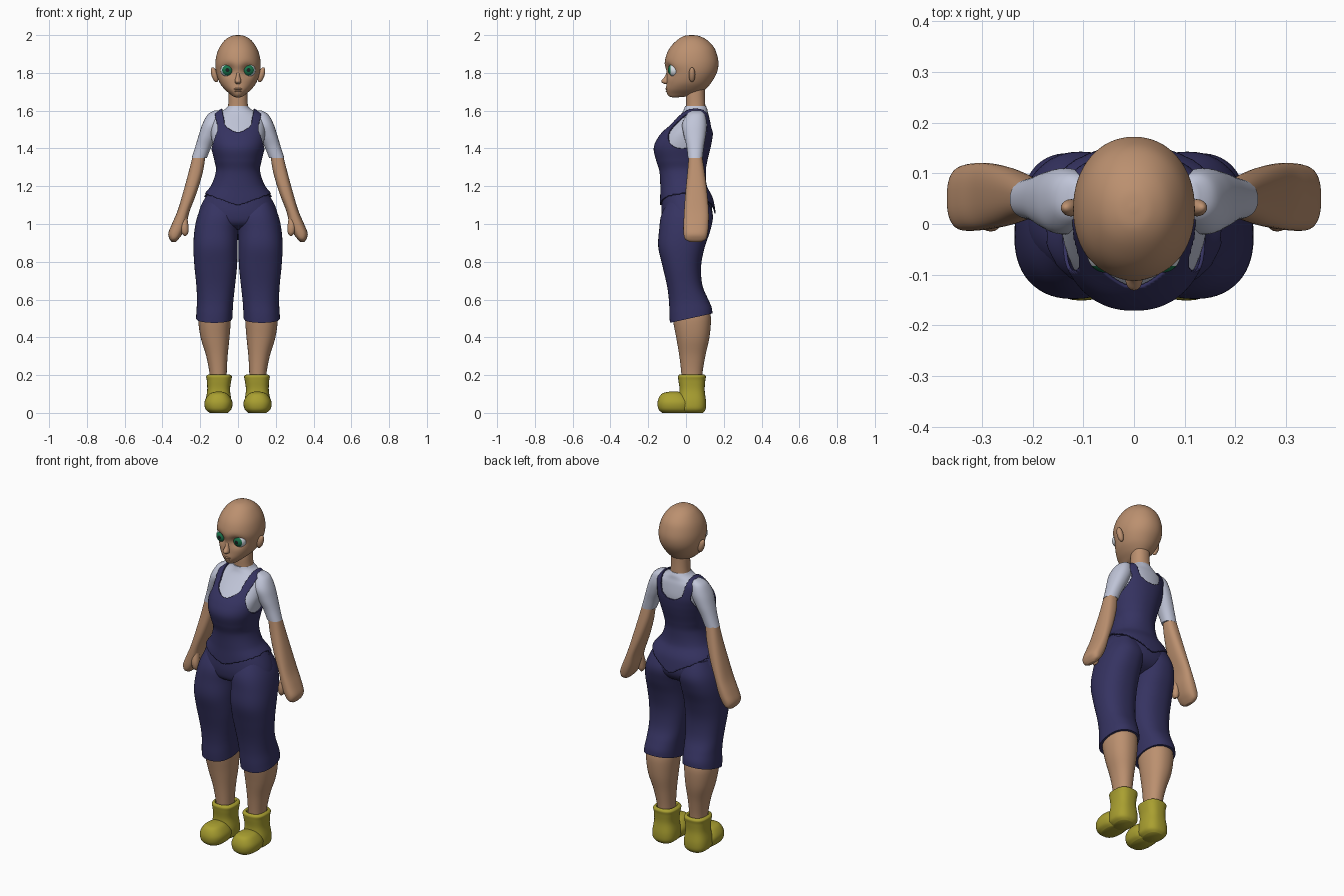
import bpy, bmesh, math
from mathutils import Matrix, Vector

if "Cube" in bpy.data.objects:
    bpy.data.objects.remove(bpy.data.objects["Cube"], do_unlink=True)


def material(name, rgb):
    mat = bpy.data.materials.new(name)
    mat.use_nodes = True
    mat.diffuse_color = (*rgb, 1)
    bsdf = mat.node_tree.nodes["Principled BSDF"]
    bsdf.inputs["Base Color"].default_value = (*rgb, 1)
    bsdf.inputs["Roughness"].default_value = 0.7
    return mat


skin = material("warm_skin", (0.50, 0.28, 0.16))
denim = material("navy_denim", (0.036, 0.033, 0.12))
cotton = material("pale_cotton", (0.53, 0.56, 0.69))
rubber = material("yellow_rubber", (0.40, 0.35, 0.03))
eye_white = material("eye_white", (0.72, 0.76, 0.82))
iris_green = material("iris_green", (0.01, 0.17, 0.07))
pupil_black = material("pupil_black", (0.01, 0.015, 0.015))


def finish(name, bm, *mats):
    bmesh.ops.recalc_face_normals(bm, faces=bm.faces)
    mesh = bpy.data.meshes.new(name)
    bm.to_mesh(mesh)
    bm.free()
    for mat in mats:
        mesh.materials.append(mat)
    obj = bpy.data.objects.new(name, mesh)
    bpy.context.collection.objects.link(obj)
    bpy.ops.object.select_all(action="DESELECT")
    obj.select_set(True)
    bpy.context.view_layer.objects.active = obj
    bpy.ops.object.shade_smooth_by_angle(angle=math.radians(50))
    return obj


def spline(rows, steps):
    """Smooth in-between rows through the given rows."""
    out = []
    for i in range(len(rows) - 1):
        quad = [rows[max(i - 1, 0)], rows[i], rows[i + 1], rows[min(i + 2, len(rows) - 1)]]
        for k in range(steps):
            t = k / steps
            out.append([b + t * ((c - a) + t * ((2 * a - 5 * b + 4 * c - d) + t * (3 * (b - c) + d - a))) / 2
                        for a, b, c, d in zip(*quad)])
    return out + [rows[-1]]


def loft_mesh(rows, side=1, segs=40, steps=5, power=2.2, caps=True):
    """Rows hold z, x low, x high, y low, y high of each rounded ring."""
    bm = bmesh.new()
    rings = []
    for z, x0, x1, y0, y1 in spline(rows, steps):
        ring = []
        for k in range(segs):
            c, s = math.cos(math.tau * k / segs), math.sin(math.tau * k / segs)
            px = math.copysign(abs(c) ** (2 / power), c) * (x1 - x0) / 2
            py = math.copysign(abs(s) ** (2 / power), s) * (y1 - y0) / 2
            ring.append(bm.verts.new((side * ((x0 + x1) / 2 + px), (y0 + y1) / 2 + py, z)))
        rings.append(ring)
    for a, b in zip(rings, rings[1:]):
        for k in range(segs):
            j = (k + 1) % segs
            bm.faces.new((a[k], a[j], b[j], b[k]))
    if caps:
        bm.faces.new(rings[0])
        bm.faces.new(rings[-1])
    return bm


def sym(*rows):
    return [(z, -w, w, y0, y1) for z, w, y0, y1 in rows]


def blob(name, centre, radii, mat, tilt=0):
    bm = bmesh.new()
    turn = Matrix.Translation(centre) @ Matrix.Rotation(tilt, 4, "Y") @ Matrix.Diagonal((*radii, 1))
    bmesh.ops.create_uvsphere(bm, u_segments=24, v_segments=16, radius=1, matrix=turn)
    return finish(name, bm, mat)


# Head, with hollows for the eyes
bm = loft_mesh(sym((2, .006, .025, .037), (1.995, .035, -.01, .07), (1.975, .068, -.045, .11),
                   (1.94, .095, -.08, .145), (1.9, .112, -.102, .163), (1.85, .12, -.113, .172),
                   (1.8, .115, -.103, .163), (1.75, .098, -.103, .135), (1.715, .073, -.105, .105),
                   (1.69, .045, -.1, .07), (1.675, .025, -.088, .0), (1.67, .008, -.07, -.05)),
               segs=64, steps=6, power=2.1)
for v in bm.verts:
    if v.co.y < 0:
        d = Vector((abs(v.co.x) - .052, v.co.z - 1.815)).length
        v.co.y += .024 * math.exp(-(d / .03) ** 2)
finish("head", bm, skin)
finish("neck", loft_mesh(sym((1.74, .05, .01, .1), (1.68, .05, 0, .1), (1.63, .052, 0, .102),
                             (1.57, .06, 0, .105))), skin)
finish("nose", loft_mesh(sym((1.81, .007, -.1, -.08), (1.78, .011, -.113, -.08), (1.757, .017, -.131, -.08),
                             (1.745, .014, -.122, -.08), (1.74, .004, -.105, -.09)), segs=20), skin)
blob("upper_lip", (0, -.1, 1.715), (.022, .01, .006), skin)
blob("lower_lip", (0, -.098, 1.703), (.018, .01, .006), skin)

# Torso rings shared by the shirt and the overalls
torso = sym((1.625, .052, -.005, .105), (1.61, .066, -.01, .112), (1.59, .1, -.02, .116),
            (1.56, .138, -.045, .124), (1.5, .145, -.1, .132), (1.45, .14, -.14, .128),
            (1.4, .13, -.16, .118), (1.34, .115, -.148, .103), (1.28, .106, -.13, .094),
            (1.2, .132, -.125, .1), (1.13, .183, -.126, .133), (1.03, .21, -.128, .15))
finish("shirt_body", loft_mesh(torso[:9], segs=64), cotton)


def is_overalls(p):
    """True inside the bib, straps and pointed hem."""
    x, front = abs(p.x), p.y < .04
    hem = 1.09 + .38 * x if front else 1.045 + .55 * x
    if p.z < 1.4:
        return p.z > hem
    inner = .06 + .2 * max(p.z - 1.5, 0)
    outer = .106 + .2 * max(p.z - 1.5, 0) + .3 * max(1.5 - p.z, 0)
    bib = p.z < 1.485 + 8 * x * x
    return x < outer and (bib or x > inner)


bm = loft_mesh(torso, segs=128, steps=12, caps=False)
bmesh.ops.recalc_face_normals(bm, faces=bm.faces)
bm.normal_update()
for v in bm.verts:
    v.co += v.normal * .004
bmesh.ops.delete(bm, geom=[f for f in bm.faces if not is_overalls(f.calc_center_median())], context="FACES")
for _ in range(5):
    bmesh.ops.smooth_vert(bm, verts=[v for v in bm.verts if v.is_boundary], factor=.5,
                          use_axis_x=True, use_axis_y=True, use_axis_z=True)
overalls = finish("overalls_top", bm, denim)
thick = overalls.modifiers.new("cloth_thickness", "SOLIDIFY")
thick.thickness = .007
thick.offset = 1

# Seat of the trousers
finish("trouser_seat", loft_mesh(sym((1.2, .13, -.12, .095), (1.12, .185, -.128, .13), (1.05, .21, -.13, .138),
                                     (1, .2, -.115, .11), (.97, .12, -.06, .05)), segs=64), denim)

for side, label in ((1, "left_"), (-1, "right_")):
    # Ear and eye
    blob(label + "ear", (side * .124, .032, 1.79), (.017, .017, .041), skin, side * .3)
    bm = bmesh.new()
    place = Matrix.Translation((side * .056, -.06, 1.815)) @ Matrix.Rotation(math.pi / 2, 4, "X")
    bmesh.ops.create_uvsphere(bm, u_segments=32, v_segments=32, radius=.036, matrix=place)
    for f in bm.faces:
        c = f.calc_center_median()
        r = Vector((c.x - side * .056, c.z - 1.815)).length
        f.material_index = 0 if c.y > -.06 or r > .027 else (1 if r > .01 else 2)
    finish(label + "eye", bm, eye_white, iris_green, pupil_black)

    # Sleeve, arm and thumb
    finish(label + "sleeve", loft_mesh([(1.6, .1, .125, .03, .08), (1.58, .08, .16, .005, .1),
                                        (1.53, .08, .188, -.02, .11), (1.47, .108, .208, -.012, .105),
                                        (1.41, .14, .226, .003, .095), (1.35, .165, .245, .01, .088)],
                                       side), cotton)
    finish(label + "arm", loft_mesh([(1.38, .17, .235, .016, .082), (1.28, .185, .26, .008, .098),
                                     (1.17, .217, .29, -.003, .112), (1.07, .255, .32, -.01, .12),
                                     (1, .273, .35, -.013, .12), (.95, .293, .369, -.013, .115),
                                     (.92, .315, .362, -.005, .105), (.905, .33, .35, .02, .08)],
                                    side, power=2.5), skin)
    finish(label + "thumb", loft_mesh([(1.04, .27, .3, 0, .04), (.99, .262, .305, -.014, .035),
                                       (.955, .263, .3, -.012, .03), (.937, .275, .285, 0, .02)],
                                      side, segs=20), skin)

    # Trouser leg with a hem that rises towards the back
    bm = loft_mesh([(1.13, .03, .175, -.09, .11), (1.05, -.005, .212, -.13, .142), (.97, 0, .23, -.142, .13),
                    (.88, .002, .236, -.147, .1), (.78, .005, .231, -.125, .08), (.68, .015, .221, -.102, .086),
                    (.6, .024, .217, -.09, .115), (.54, .028, .22, -.088, .135), (.5, .03, .222, -.085, .14)],
                   side, segs=56, power=2.3)
    for v in bm.verts:
        v.co.z += .22 * (v.co.y - .02) * min(max((.64 - v.co.z) / .12, 0), 1)
    finish(label + "trouser_leg", bm, denim)

    # Calf and boot
    finish(label + "calf", loft_mesh([(.56, .045, .2, -.065, .12), (.5, .038, .211, -.07, .132),
                                      (.4, .045, .198, -.052, .124), (.3, .055, .168, -.035, .102),
                                      (.2, .06, .15, -.024, .086), (.12, .06, .15, -.02, .085)], side), skin)
    finish(label + "boot_shaft", loft_mesh([(.19, .055, .148, -.022, .085), (.204, .05, .153, -.03, .092),
                                            (.194, .033, .168, -.042, .105), (.17, .036, .165, -.04, .102),
                                            (.12, .042, .163, -.034, .099), (.06, .034, .172, -.04, .106),
                                            (.02, .036, .17, -.04, .104), (0, .055, .15, -.02, .09)],
                                           side, power=2.6), rubber)
    finish(label + "boot_toe", loft_mesh([(.112, .085, .12, -.09, -.04), (.1, .055, .152, -.13, -.005),
                                          (.06, .03, .177, -.15, .03), (.02, .035, .172, -.146, .03),
                                          (0, .055, .15, -.125, .02)], side, power=2.4), rubber)
